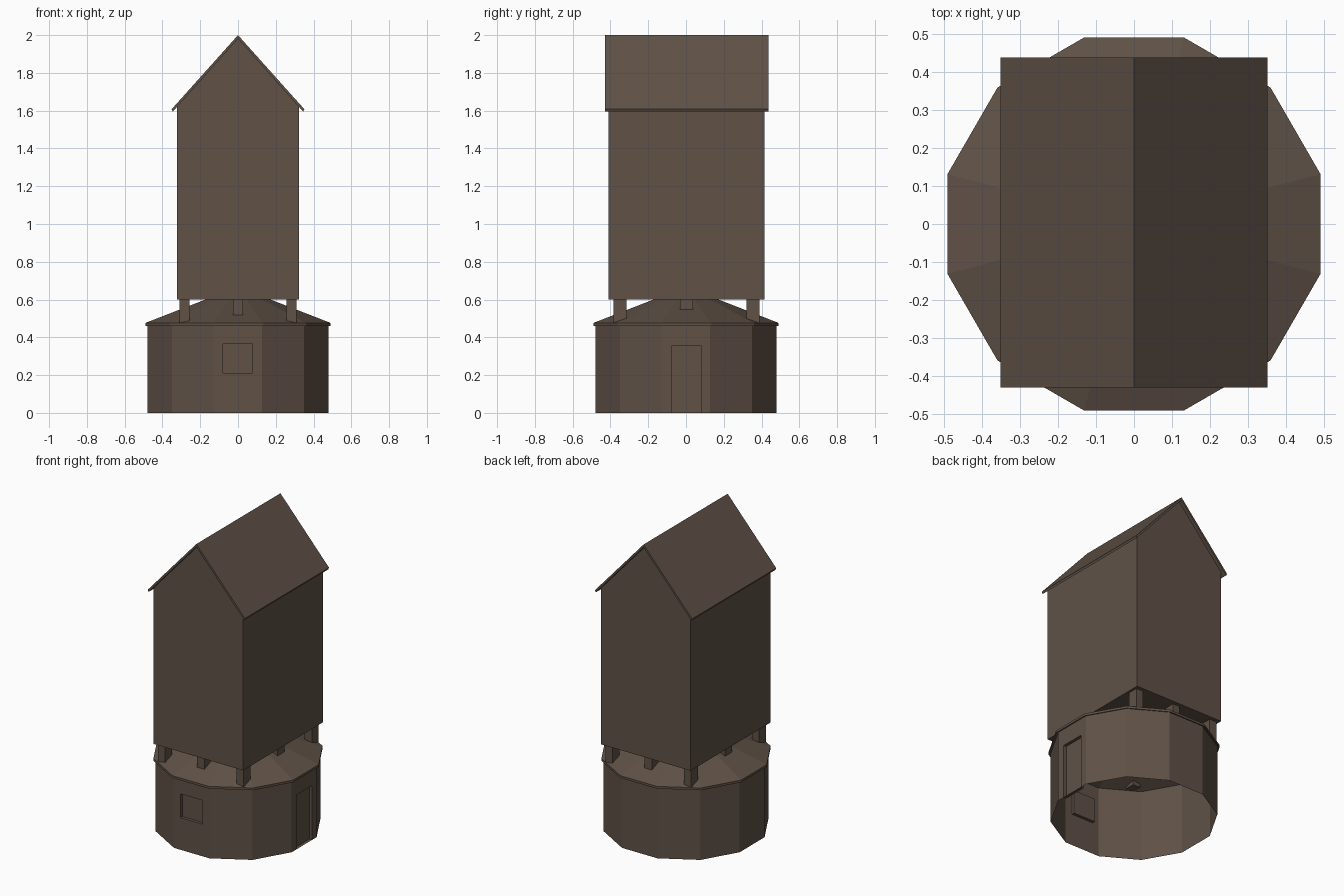
import bpy, bmesh, math

if "Cube" in bpy.data.objects:
    bpy.data.objects.remove(bpy.data.objects["Cube"])

wood = bpy.data.materials.new("weathered brown wood")
wood.diffuse_color = (0.115, 0.083, 0.062, 1)
wood.use_nodes = True
wood.node_tree.nodes["Principled BSDF"].inputs["Base Color"].default_value = wood.diffuse_color

SIDES = 12
STEP = 2 * math.pi / SIDES
WALL = 0.478      # distance from axis to a wall face
DEPTH = 0.02      # recess of door and window


def finish(name, bm):
    mesh = bpy.data.meshes.new(name)
    bm.to_mesh(mesh)
    bm.free()
    mesh.materials.append(wood)
    obj = bpy.data.objects.new(name, mesh)
    bpy.context.collection.objects.link(obj)
    return obj


def quad(bm, pts):
    bm.faces.new([bm.verts.new(p) for p in pts])


def wall_point(angle, u, z, d=0.0):
    c, s, r = math.cos(angle), math.sin(angle), WALL - d
    return (r * c - u * s, r * s + u * c, z)


def wall_rect(bm, angle, u0, u1, z0, z1, d=0.0):
    if u1 - u0 > 1e-5 and z1 - z0 > 1e-5:
        quad(bm, [wall_point(angle, u, z, d)
                  for u, z in ((u0, z0), (u1, z0), (u1, z1), (u0, z1))])


def prism_y(name, profile, y0, y1):
    # closed x-z profile extruded along y
    bm = bmesh.new()
    face = bm.faces.new([bm.verts.new((x, y0, z)) for x, z in profile])
    ext = bmesh.ops.extrude_face_region(bm, geom=[face])
    bmesh.ops.translate(bm, vec=(0, y1 - y0, 0),
                        verts=[g for g in ext["geom"] if isinstance(g, bmesh.types.BMVert)])
    bmesh.ops.recalc_face_normals(bm, faces=bm.faces)
    return finish(name, bm)


# Twelve-sided base wall, open underneath, with recessed door and window
openings = {0: (-0.078, 0.082, 0.0, 0.355),     # door on the right
            9: (-0.08, 0.078, 0.21, 0.365)}     # window on the front
half, top = WALL * math.tan(STEP / 2), 0.468
bm = bmesh.new()
for k in range(SIDES):
    a = k * STEP
    if k not in openings:
        wall_rect(bm, a, -half, half, 0, top)
        continue
    u0, u1, z0, z1 = openings[k]
    wall_rect(bm, a, -half, u0, 0, top)
    wall_rect(bm, a, u1, half, 0, top)
    wall_rect(bm, a, u0, u1, 0, z0)
    wall_rect(bm, a, u0, u1, z1, top)
    wall_rect(bm, a, u0, u1, z0, z1, DEPTH)
    corners = [(u0, z0), (u1, z0), (u1, z1), (u0, z1)]
    for i in range(4):
        p, q = corners[i], corners[(i + 1) % 4]
        quad(bm, [wall_point(a, *p), wall_point(a, *q),
                  wall_point(a, *q, DEPTH), wall_point(a, *p, DEPTH)])
bmesh.ops.remove_doubles(bm, verts=bm.verts, dist=1e-5)
finish("base_wall", bm)

# Shallow twelve-sided base roof with a thin eave
bm = bmesh.new()
rim = 0.491 / math.cos(STEP / 2)


def ring(z):
    return [bm.verts.new((rim * math.cos((k + 0.5) * STEP),
                          rim * math.sin((k + 0.5) * STEP), z)) for k in range(SIDES)]


upper, lower = ring(0.476), ring(0.461)
peak, under = bm.verts.new((0, 0, 0.667)), bm.verts.new((0, 0, 0.652))
for k in range(SIDES):
    n = (k + 1) % SIDES
    bm.faces.new((upper[k], upper[n], peak))
    bm.faces.new((lower[n], lower[k], under))
    bm.faces.new((lower[k], lower[n], upper[n], upper[k]))
finish("base_roof", bm)

# Short posts carrying the tower: corners and side middles
for i in (-1, 0, 1):
    for j in (-1, 0, 1):
        if i == 0 and j == 0:
            continue
        x, y = 0.283 * i, 0.003 + 0.352 * j
        w, d = 0.026, 0.035
        prism_y(f"post_{i + 1}{j + 1}",
                [(x - w, 0.465), (x + w, 0.465), (x + w, 0.61), (x - w, 0.61)],
                y - d, y + d)

# Tall tower body with gabled ends
prism_y("tower_body",
        [(-0.324, 0.6), (0.324, 0.6), (0.324, 1.62), (0, 1.983), (-0.324, 1.62)],
        -0.409, 0.415)

# Thin pitched roof
prism_y("tower_roof",
        [(0, 2.0), (0.351, 1.608), (0.345, 1.595), (0, 1.981), (-0.345, 1.595), (-0.351, 1.608)],
        -0.43, 0.438)
